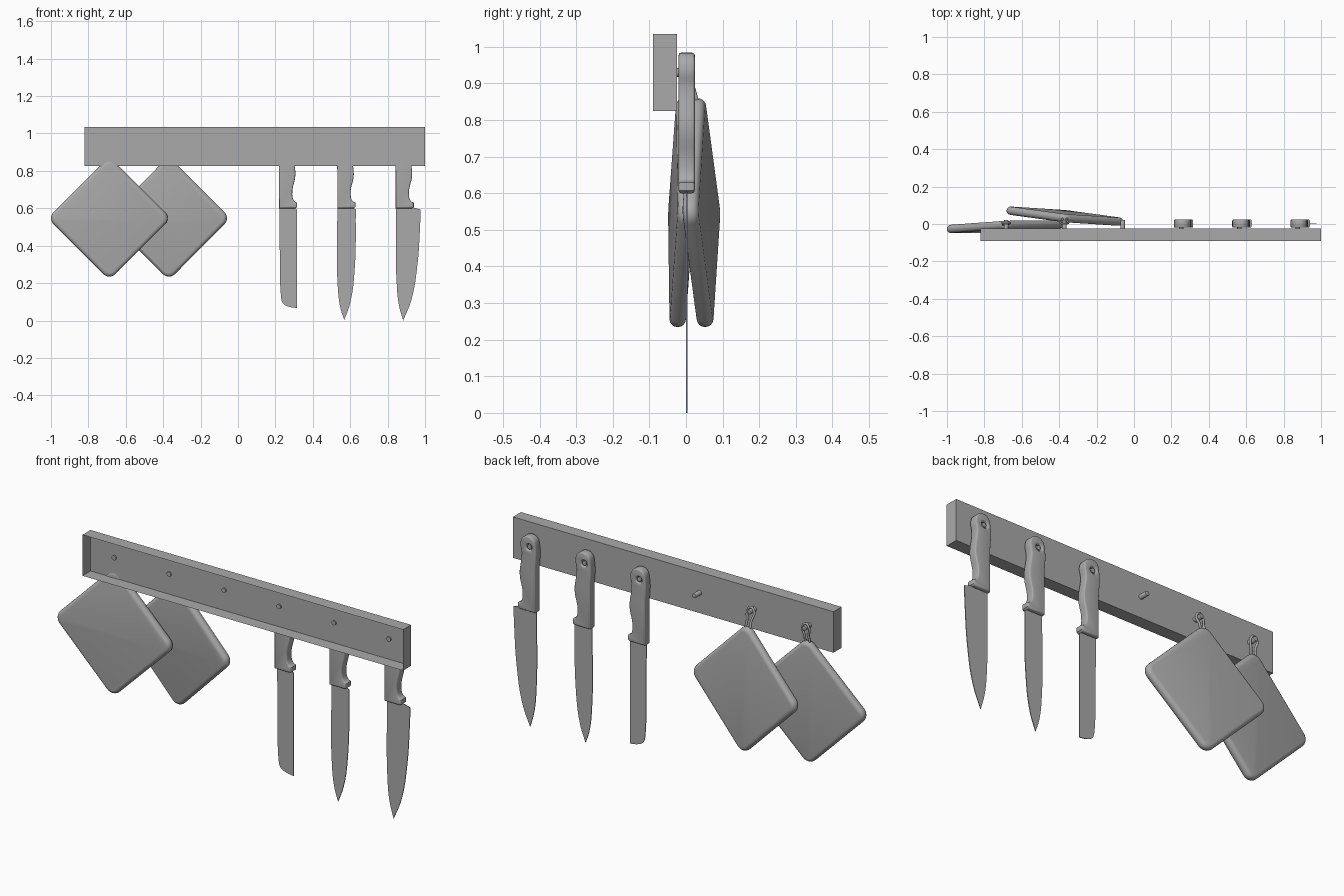
import bpy
import bmesh
from math import radians
from mathutils import Matrix, Vector

if "Cube" in bpy.data.objects:
    bpy.data.objects.remove(bpy.data.objects["Cube"], do_unlink=True)

GREY = bpy.data.materials.new("plain_grey")
GREY.use_nodes = True
GREY.diffuse_color = (0.4, 0.4, 0.4, 1)
GREY.node_tree.nodes["Principled BSDF"].inputs["Base Color"].default_value = GREY.diffuse_color

PEG_X = [-0.684 + 0.312 * i for i in range(6)]
PEG_Z = 0.93


def activate(obj):
    bpy.ops.object.select_all(action='DESELECT')
    obj.select_set(True)
    bpy.context.view_layer.objects.active = obj


def finish(obj, angle=None):
    obj.data.materials.clear()
    obj.data.materials.append(GREY)
    if angle:
        activate(obj)
        bpy.ops.object.shade_smooth_by_angle(angle=radians(angle))


def mesh_object(name, bm, angle=None):
    mesh = bpy.data.meshes.new(name)
    bm.to_mesh(mesh)
    bm.free()
    obj = bpy.data.objects.new(name, mesh)
    bpy.context.collection.objects.link(obj)
    finish(obj, angle)
    return obj


def add_spline(curve, points, smooth):
    spline = curve.splines.new('BEZIER')
    spline.use_cyclic_u = True
    spline.bezier_points.add(len(points) - 1)
    for i, (bp, p) in enumerate(zip(spline.bezier_points, points)):
        bp.co = p if len(p) == 3 else (*p, 0)
        kind = 'AUTO' if i in smooth else 'VECTOR'
        bp.handle_left_type = bp.handle_right_type = kind


def curve_object(name, outlines, dims='2D', half=0.0, bevel=0.0, origin=(0, 0, 0), angle=35):
    """Outlines are (points, smooth point indices); flat ones stand upright in xz."""
    curve = bpy.data.curves.new(name, 'CURVE')
    curve.dimensions = dims
    curve.resolution_u = 6
    curve.bevel_depth = bevel
    curve.bevel_resolution = 2
    if dims == '2D':
        curve.fill_mode = 'BOTH'
        curve.extrude = half - bevel
        curve.offset = -bevel
    else:
        curve.fill_mode = 'FULL'
    for points, smooth in outlines:
        add_spline(curve, points, smooth)
    obj = bpy.data.objects.new(name, curve)
    bpy.context.collection.objects.link(obj)
    obj.location = origin
    if dims == '2D':
        obj.rotation_euler.x = radians(90)
    activate(obj)
    bpy.ops.object.convert(target='MESH')
    obj = bpy.context.view_layer.objects.active
    # Weld the caps to the sides
    bm = bmesh.new()
    bm.from_mesh(obj.data)
    bmesh.ops.remove_doubles(bm, verts=bm.verts, dist=0.0002)
    bmesh.ops.recalc_face_normals(bm, faces=bm.faces)
    bm.to_mesh(obj.data)
    bm.free()
    finish(obj, angle)
    return obj


# Wall rail: a box open at the front
bm = bmesh.new()
bmesh.ops.create_cube(bm, size=1, matrix=Matrix.Translation((0.09, -0.0575, 0.93))
                      @ Matrix.Diagonal((1.82, 0.065, 0.21, 1)))
bm.faces.ensure_lookup_table()
bmesh.ops.delete(bm, geom=[f for f in bm.faces if f.normal.y < -0.9], context='FACES_ONLY')
mesh_object("rail", bm)

# Six pegs through the rail
for i, x in enumerate(PEG_X):
    bm = bmesh.new()
    bmesh.ops.create_cone(bm, cap_ends=True, segments=16, radius1=0.012, radius2=0.012, depth=0.052,
                          matrix=Matrix.Translation((x, -0.005, PEG_Z)) @ Matrix.Rotation(radians(90), 4, 'X'))
    rim = [e for e in bm.edges if e.verts[0].co.y > 0 and e.verts[1].co.y > 0]
    bmesh.ops.bevel(bm, geom=rim, offset=0.003, segments=2, profile=0.5, affect='EDGES')
    mesh_object(f"peg_{i + 1}", bm, 40)


# Padded square boards hung by one corner, each with a cord loop
def board(name, centre, turn, lean, peg_x):
    side, thick = 0.468, 0.044
    bm = bmesh.new()
    bmesh.ops.create_cube(bm, size=1, matrix=Matrix.Diagonal((side, thick, side, 1)))
    corners = [e for e in bm.edges if e.verts[0].co.y * e.verts[1].co.y < 0]
    bmesh.ops.bevel(bm, geom=corners, offset=0.045, segments=6, profile=0.5, affect='EDGES')
    rims = [e for e in bm.edges if e.verts[0].co.y * e.verts[1].co.y > 0]
    bmesh.ops.bevel(bm, geom=rims, offset=0.02, segments=4, profile=0.5, affect='EDGES')
    tilt = Matrix.Rotation(turn, 4, 'Z') @ Matrix.Rotation(-lean, 4, 'X')
    bm.transform(Matrix.Translation(centre) @ tilt @ Matrix.Rotation(radians(45), 4, 'Y'))
    mesh_object(name, bm, 60)
    top = Vector(centre) + tilt.to_3x3() @ Vector((0, 0, 0.305))
    x, mid = peg_x, (top.y + 0.005) / 2
    loop = [(x, 0.005, 0.95), (x + 0.019, 0.005, 0.928), (x + 0.012, mid, 0.89), (top.x + 0.005, top.y, 0.845),
            (top.x - 0.005, top.y, 0.845), (x - 0.012, mid, 0.89), (x - 0.019, 0.005, 0.928)]
    curve_object(name + "_loop", [(loop, range(7))], dims='3D', bevel=0.006, angle=60)


board("front_board", (-0.688, -0.014, 0.547), 0.043, 0.03, PEG_X[0])
board("rear_board", (-0.37, 0.042, 0.547), -0.1, -0.035, PEG_X[1])

# Knives: shared grip outline with a hanging hole, three blade outlines
GRIP = [(-0.033, 0.6), (-0.033, 0.8), (-0.034, 0.945), (-0.022, 0.973), (0.007, 0.984), (0.037, 0.972),
        (0.05, 0.94), (0.043, 0.89), (0.055, 0.78), (0.038, 0.675), (0.049, 0.638), (0.064, 0.63),
        (0.064, 0.607), (0.055, 0.6)]
HOLE = [(0.016, PEG_Z), (0, PEG_Z + 0.016), (-0.016, PEG_Z), (0, PEG_Z - 0.016)]
BLADES = {
    "bread_knife": ([(-0.03, 0.61), (-0.021, 0.12), (-0.01, 0.09), (0.017, 0.075), (0.064, 0.066),
                     (0.064, 0.593), (0.04, 0.61)], (1, 2, 3)),
    "utility_knife": ([(-0.033, 0.61), (-0.03, 0.17), (-0.016, 0.065), (0.004, 0.003), (0.035, 0.09),
                       (0.06, 0.277), (0.066, 0.593), (0.04, 0.61)], (1, 2, 4, 5)),
    "chef_knife": ([(-0.03, 0.61), (-0.026, 0.17), (-0.014, 0.075), (0.007, 0.0), (0.05, 0.107),
                    (0.082, 0.287), (0.098, 0.516), (0.101, 0.593), (0.04, 0.61)], (1, 2, 4, 5, 6)),
}
for x, (name, blade) in zip(PEG_X[3:], BLADES.items()):
    curve_object(name + "_handle", [(GRIP, range(2, 11)), (HOLE, range(4))],
                 half=0.022, bevel=0.007, origin=(x, 0.002, 0))
    curve_object(name + "_blade", [blade], half=0.002, origin=(x, 0.002, 0))
